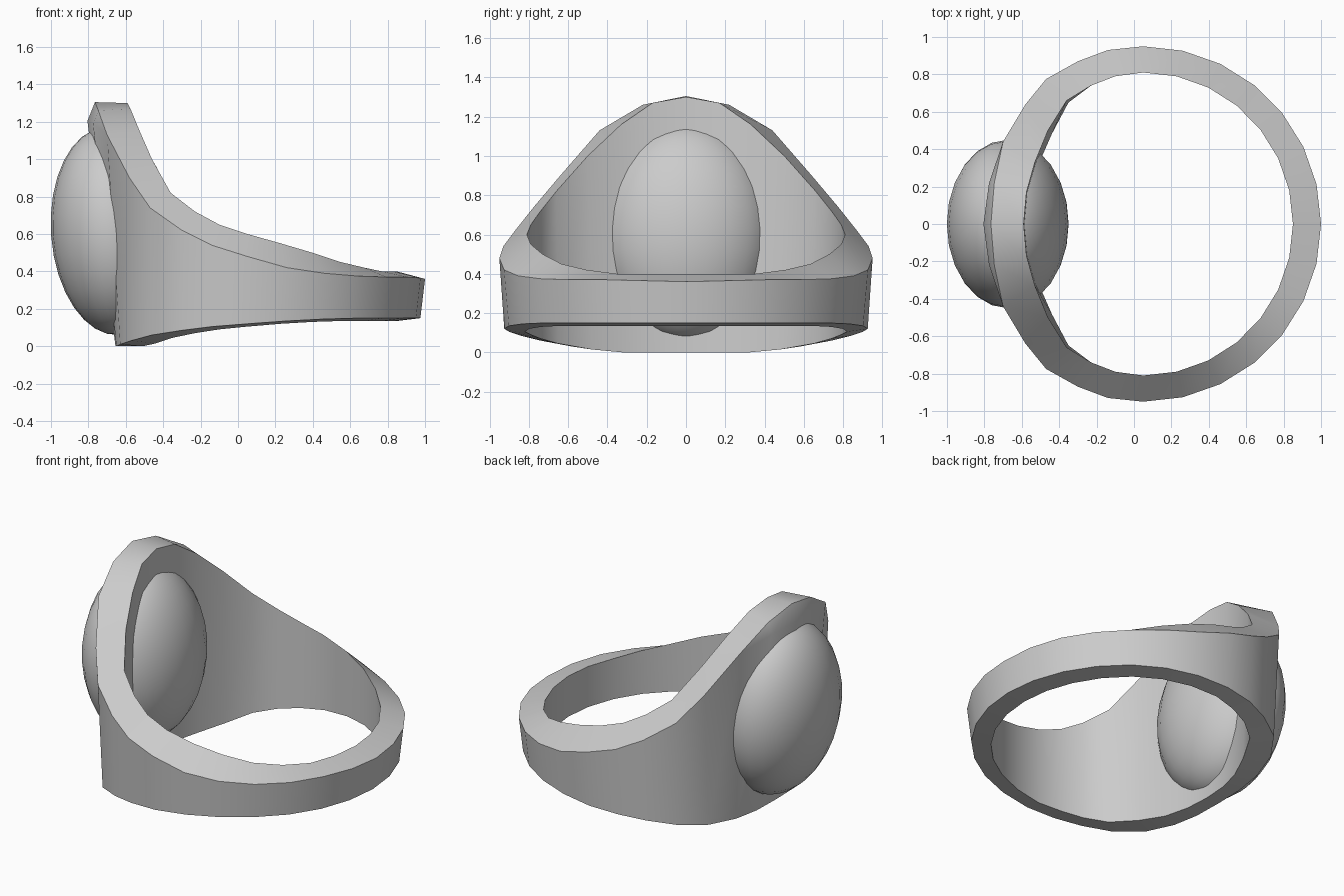
import bpy, bmesh, math
from mathutils import Vector

cube = bpy.data.objects.get("Cube")
if cube:
    bpy.data.objects.remove(cube, do_unlink=True)

HALF = 14          # band steps from the back of the ring round to the gem
CENTRE = 0.05      # x of the ring's axis

metal = bpy.data.materials.new("light_grey")
metal.use_nodes = True
grey = (0.6, 0.6, 0.6, 1)
metal.diffuse_color = grey
metal.node_tree.nodes["Principled BSDF"].inputs["Base Color"].default_value = grey


def make_edge(radius, back_x, front_plan, heights):
    """One edge loop of half the band: round at the back, flattened at the gem."""
    points = []
    for i in range(HALF + 1):
        if i <= 7:
            a = math.pi * i / HALF
            x, y = CENTRE + (back_x - CENTRE) * math.cos(a), radius * math.sin(a)
        else:
            x, y = front_plan[i - 8]
        points.append(Vector((x, y, heights[i])))
    return points


# Edge loops of the band, from the back (+x) to the gem (-x)
outer_top = make_edge(0.95, 1.0,
    [(-.14, .93), (-.3, .87), (-.47, .775), (-.58, .64), (-.7, .44), (-.775, .22), (-.805, 0)],
    [.36, .365, .37, .37, .375, .39, .42, .48, .54, .62, .74, .9, 1.13, 1.26, 1.305])
inner_top = make_edge(0.81, 0.85,
    [(-.1, .79), (-.23, .74), (-.36, .66), (-.46, .5), (-.53, .33), (-.575, .17), (-.59, 0)],
    [.4, .4, .4, .42, .45, .5, .55, .6, .65, .72, .82, 1, 1.16, 1.27, 1.3])
bottom_heights = [.15, .15, .15, .15, .15, .145, .135, .12, .105, .085, .06, .03, .01, 0, 0]
outer_bottom = make_edge(0.925, 0.975,
    [(-.14, .9), (-.3, .84), (-.46, .74), (-.57, .58), (-.63, .38), (-.65, .2), (-.655, 0)],
    bottom_heights)
inner_bottom = make_edge(0.82, 0.85,
    [(-.1, .79), (-.23, .74), (-.35, .65), (-.44, .48), (-.51, .32), (-.55, .16), (-.56, 0)],
    [max(0, h - .015) for h in bottom_heights])

# The rim is bevelled only above the gem
sections = []
for i in range(HALF + 1):
    drop = {HALF - 1: .07, HALF: .1}.get(i, 0)
    shoulder = outer_top[i] - Vector((0, 0, drop))
    rim = outer_top[i] + Vector((drop * .4, 0, 0))
    sections.append([outer_bottom[i], shoulder, rim, inner_top[i], inner_bottom[i]])

# Mirror the half to close the loop
mirrored = [[Vector((p.x, -p.y, p.z)) for p in s] for s in sections[-2:0:-1]]
sections += mirrored

bm = bmesh.new()
rings = [[bm.verts.new(p) for p in s] for s in sections]
for n, ring in enumerate(rings):
    following = rings[(n + 1) % len(rings)]
    for k in range(len(ring)):
        m = (k + 1) % len(ring)
        bm.faces.new((ring[k], following[k], following[m], ring[m]))
bmesh.ops.remove_doubles(bm, verts=bm.verts, dist=0.0005)
bmesh.ops.recalc_face_normals(bm, faces=bm.faces)
mesh = bpy.data.meshes.new("ring_band")
bm.to_mesh(mesh)
bm.free()
band = bpy.data.objects.new("ring_band", mesh)
bpy.context.collection.objects.link(band)

# Oval gem set through the front wall, leaning with it
bpy.ops.mesh.primitive_uv_sphere_add(segments=24, ring_count=16, radius=1,
                                     location=(-.675, 0, .615), rotation=(0, -.07, 0))
gem = bpy.context.object
gem.name = "oval_gem"
gem.scale = (.325, .45, .556)

for part in (band, gem):
    part.data.materials.append(metal)
    bpy.ops.object.select_all(action='DESELECT')
    part.select_set(True)
    bpy.context.view_layer.objects.active = part
    bpy.ops.object.shade_smooth_by_angle(angle=math.radians(30))
